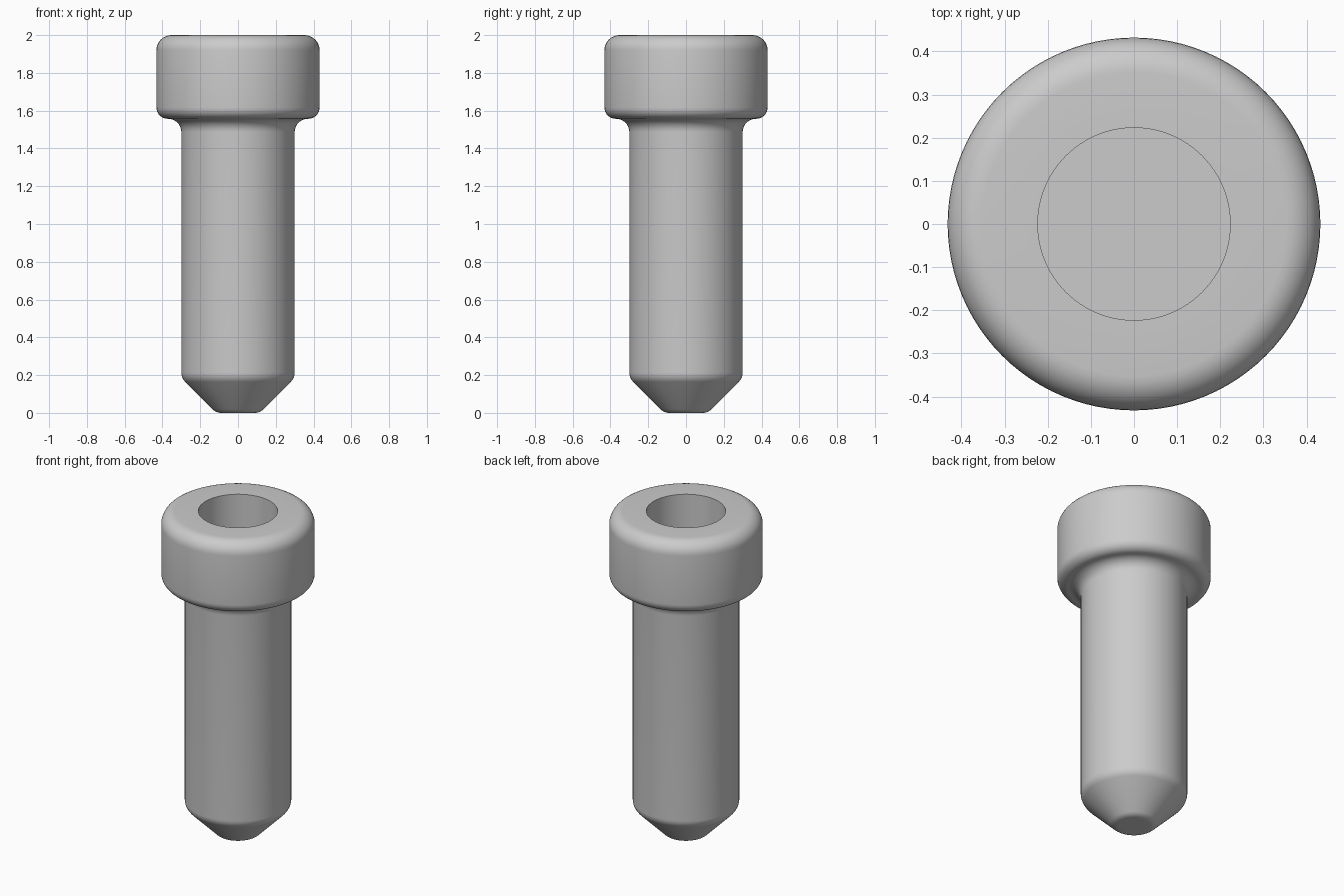
import bpy, math
from mathutils import Vector

cube = bpy.data.objects.get("Cube")
if cube:
    bpy.data.objects.remove(cube, do_unlink=True)

SEGMENTS = 96

grey = bpy.data.materials.new("plain grey")
grey.use_nodes = True
grey.diffuse_color = (0.6, 0.6, 0.6, 1)
grey.node_tree.nodes["Principled BSDF"].inputs["Base Color"].default_value = (0.6, 0.6, 0.6, 1)


def rounded(corners, steps=8):
    """Turn (radius, height, fillet) corners into a profile with tangent arcs."""
    pts = []
    for i, (r, z, f) in enumerate(corners):
        p = Vector((r, z))
        if f == 0:
            pts.append(p)
            continue
        a = (Vector(corners[i - 1][:2]) - p).normalized()
        b = (Vector(corners[i + 1][:2]) - p).normalized()
        half = a.angle(b) / 2
        centre = p + (a + b).normalized() * f / math.sin(half)
        start = p + a * f / math.tan(half) - centre
        end = p + b * f / math.tan(half) - centre
        sweep = math.pi - 2 * half
        for k in range(steps + 1):
            t = k / steps
            pts.append(centre + (start * math.sin((1 - t) * sweep)
                                 + end * math.sin(t * sweep)) / math.sin(sweep))
    return pts


def lathe(name, profile, material):
    """Spin a profile around z, with flat caps at both ends."""
    n = SEGMENTS
    verts = [(p.x * math.cos(2 * math.pi * s / n), p.x * math.sin(2 * math.pi * s / n), p.y)
             for p in profile for s in range(n)]
    faces = [(i * n + s, i * n + (s + 1) % n, (i + 1) * n + (s + 1) % n, (i + 1) * n + s)
             for i in range(len(profile) - 1) for s in range(n)]
    last = (len(profile) - 1) * n
    faces.append(tuple(reversed(range(n))))
    faces.append(tuple(range(last, last + n)))
    mesh = bpy.data.meshes.new(name)
    mesh.from_pydata(verts, [], faces)
    mesh.materials.append(material)
    obj = bpy.data.objects.new(name, mesh)
    bpy.context.collection.objects.link(obj)
    bpy.ops.object.select_all(action="DESELECT")
    obj.select_set(True)
    bpy.context.view_layer.objects.active = obj
    bpy.ops.object.shade_smooth_by_angle(angle=math.radians(30))
    return obj


# Tip, shaft, head and the blind socket in one continuous outline
outline = rounded([
    (0.06, 0.0, 0),         # flat tip
    (0.115, 0.0, 0.06),     # tip edge
    (0.30, 0.185, 0.07),    # cone meets shaft
    (0.30, 1.557, 0.07),    # shaft meets head
    (0.432, 1.557, 0.06),   # lower head edge
    (0.432, 2.0, 0.08),     # upper head edge
    (0.223, 2.0, 0),        # socket rim
    (0.223, 1.58, 0),       # socket floor
])
lathe("socket_head_pin", outline, grey)
